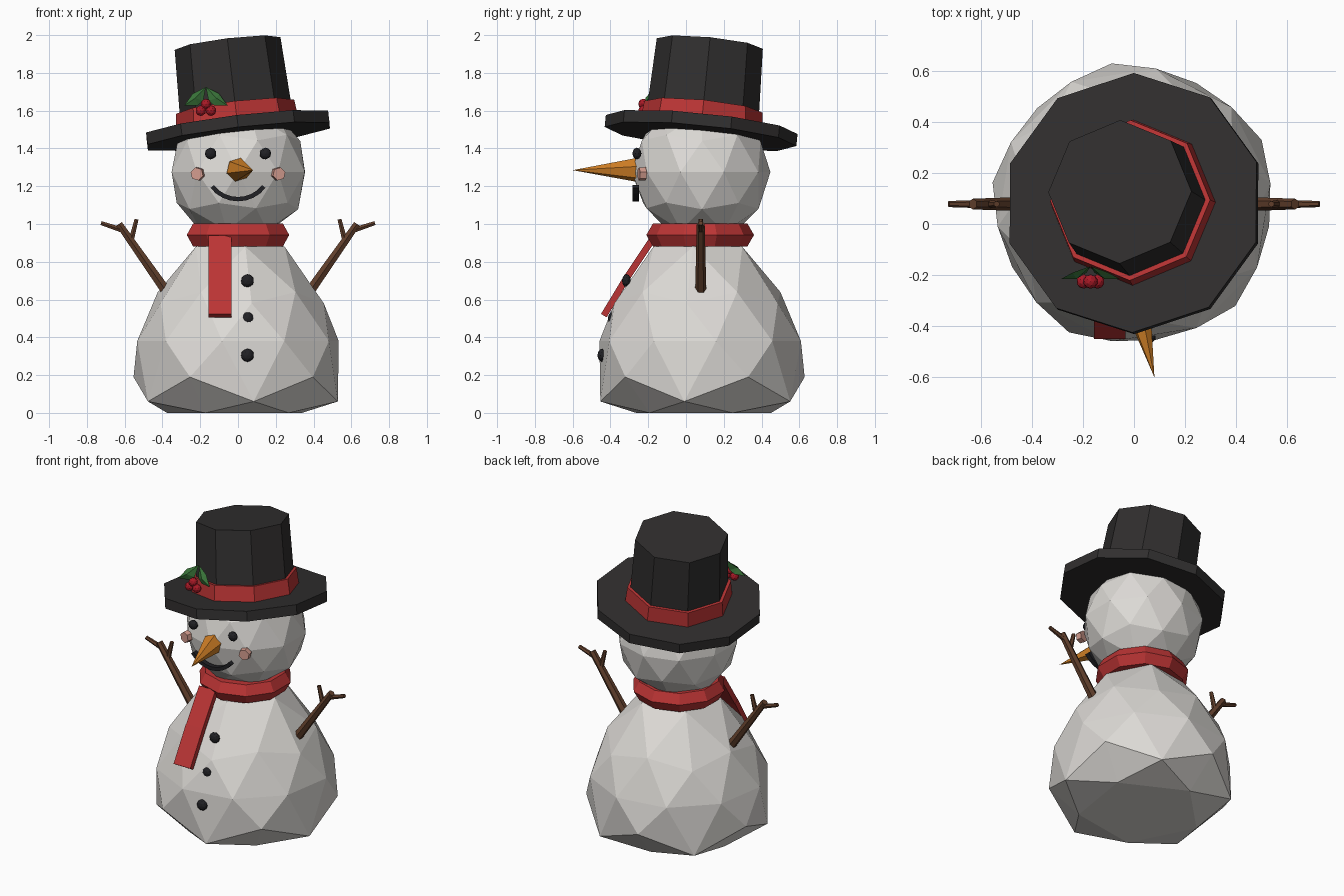
import bpy, bmesh, math, random
from mathutils import Vector, Matrix

if "Cube" in bpy.data.objects:
    bpy.data.objects.remove(bpy.data.objects["Cube"])

random.seed(4)
UP = Vector((0, 0, 1))


def material(name, rgb):
    m = bpy.data.materials.new(name)
    m.diffuse_color = (*rgb, 1)
    m.use_nodes = True
    m.node_tree.nodes["Principled BSDF"].inputs["Base Color"].default_value = m.diffuse_color
    return m


SNOW = material("snow", (0.72, 0.70, 0.67))
BLACK = material("black_felt", (0.03, 0.028, 0.028))
RED = material("red_wool", (0.5, 0.035, 0.035))
WOOD = material("wood", (0.12, 0.05, 0.025))
ORANGE = material("carrot", (0.65, 0.22, 0.02))
COAL = material("coal", (0.015, 0.015, 0.018))
PINK = material("blush", (0.65, 0.33, 0.27))
GREEN = material("leaf_green", (0.04, 0.17, 0.04))
BERRY = material("berry_red", (0.4, 0.01, 0.02))


def finish(name, bm, mat):
    bmesh.ops.recalc_face_normals(bm, faces=bm.faces)
    me = bpy.data.meshes.new(name)
    bm.to_mesh(me)
    bm.free()
    me.materials.append(mat)
    ob = bpy.data.objects.new(name, me)
    bpy.context.collection.objects.link(ob)
    return ob


def along(a, b):
    """Matrix at the middle of a-b with z pointing from a to b."""
    a, b = Vector(a), Vector(b)
    rot = UP.rotation_difference(b - a).to_matrix().to_4x4()
    return Matrix.Translation((a + b) / 2) @ rot, (b - a).length


def prism(name, a, b, r1, r2, sides, mat):
    m, length = along(a, b)
    bm = bmesh.new()
    bmesh.ops.create_cone(bm, cap_ends=True, segments=sides, radius1=r1,
                          radius2=r2, depth=length, matrix=m)
    return finish(name, bm, mat)


def box(name, a, b, width, thick, mat):
    m, length = along(a, b)
    bm = bmesh.new()
    bmesh.ops.create_cube(bm, size=1, matrix=m @ Matrix.Diagonal((width, thick, length, 1)))
    return finish(name, bm, mat)


def ball(name, loc, size, mat, sub=2):
    bm = bmesh.new()
    bmesh.ops.create_icosphere(bm, subdivisions=sub, radius=1,
                               matrix=Matrix.Translation(loc) @ Matrix.Diagonal((*size, 1)))
    return finish(name, bm, mat)


# Body: icosphere remapped to a pear profile (sphere height, radius, z)
profile = [(-1, 0, 0), (-0.851, 0.38, 0), (-0.526, 0.535, 0.06), (-0.447, 0.56, 0.19),
           (0, 0.54, 0.38), (0.447, 0.46, 0.58), (0.526, 0.43, 0.64),
           (0.851, 0.25, 0.88), (1, 0, 1.0)]
bm = bmesh.new()
bmesh.ops.create_icosphere(bm, subdivisions=2, radius=1,
                           matrix=Matrix.Rotation(math.radians(-9), 4, 'Z'))
for v in bm.verts:
    u = max(-1, min(1, v.co.z))
    flat = Vector((v.co.x, v.co.y))
    for (u0, r0, z0), (u1, r1, z1) in zip(profile, profile[1:]):
        if u <= u1 + 1e-6:
            t = (u - u0) / (u1 - u0)
            r, z = r0 + (r1 - r0) * t, z0 + (z1 - z0) * t
            break
    flat = flat.normalized() * r if flat.length > 1e-4 else flat
    v.co = (flat.x, flat.y + 0.075, max(0, z))
finish("body", bm, SNOW)

# Head: slightly irregular icosphere
bm = bmesh.new()
bmesh.ops.create_icosphere(bm, subdivisions=2, radius=0.368)
for v in bm.verts:
    v.co = v.co * random.uniform(0.98, 1.02) + Vector((0, 0.085, 1.275))
finish("head", bm, SNOW)

# Scarf ring and two-part tail
bpy.ops.mesh.primitive_torus_add(location=(0, 0.075, 0.942), major_segments=10,
                                 minor_segments=6, major_radius=0.215, minor_radius=0.07,
                                 rotation=(0, 0, math.radians(18)))
scarf = bpy.context.object
scarf.name = "scarf_ring"
scarf.data.materials.append(RED)
box("scarf_tail_upper", (-0.095, -0.31, 0.72), (-0.095, -0.17, 0.93), 0.12, 0.035, RED)
box("scarf_tail_lower", (-0.095, -0.435, 0.515), (-0.095, -0.305, 0.73), 0.122, 0.035, RED)

# Tilted hat: brim, band, crown stacked on one leaning axis
axis = Vector((-0.12, 0.1, 1)).normalized()
base = Vector((0, 0.08, 1.495))
for name, h0, h1, r0, r1, n, mat in (
        ("hat_brim", -0.032, 0.032, 0.51, 0.51, 10, BLACK),
        ("hat_band", 0.03, 0.127, 0.325, 0.315, 8, RED),
        ("hat_crown", 0.03, 0.466, 0.30, 0.282, 8, BLACK)):
    prism(name, base + axis * h0, base + axis * h1, r0, r1, n, mat)

# Holly: folded leaves and berries
for name, s in (("left", -1), ("right", 1)):
    bm = bmesh.new()
    pts = [(0, -0.165, 1.725), (0.07, -0.19, 1.69), (0.115, -0.215, 1.627),
           (0.045, -0.20, 1.627), (0.015, -0.19, 1.65), (0.055, -0.215, 1.667)]
    vs = [bm.verts.new((x * s - 0.17, y, z)) for x, y, z in pts]
    for i in range(5):
        bm.faces.new((vs[i], vs[(i + 1) % 5], vs[5]))
    finish("holly_leaf_" + name, bm, GREEN)
for i, (x, z) in enumerate(((-0.197, 1.6), (-0.143, 1.6), (-0.17, 1.635))):
    ball(f"holly_berry_{i + 1}", (x, -0.225, z), (0.028,) * 3, BERRY)

# Face: carrot nose, coal eyes, cheeks
prism("nose", (0, -0.265, 1.287), (0.08, -0.6, 1.285), 0.064, 0, 6, ORANGE)
for name, s in (("left", -1), ("right", 1)):
    ball("eye_" + name, (0.145 * s, -0.26, 1.373), (0.031, 0.024, 0.031), COAL)
    prism("cheek_" + name, (0.21 * s, -0.215, 1.265), (0.218 * s, -0.25, 1.265),
          0.037, 0.035, 6, PINK)

# Mouth: square-section smile
bm = bmesh.new()
rings = []
for i in range(9):
    a = math.radians(-90 + (i - 4) * 13)
    c, s = math.cos(a), math.sin(a)
    rings.append([bm.verts.new((r * c, y, 1.305 + r * s * 1.0))
                  for r, y in ((0.162, -0.25), (0.185, -0.25), (0.185, -0.282), (0.162, -0.282))])
for p, q in zip(rings, rings[1:]):
    for k in range(4):
        bm.faces.new((p[k], p[(k + 1) % 4], q[(k + 1) % 4], q[k]))
bm.faces.new(rings[0])
bm.faces.new(rings[-1])
finish("mouth", bm, COAL)

# Coal buttons
for i, (y, z) in enumerate(((-0.315, 0.7), (-0.39, 0.5), (-0.445, 0.305))):
    ball(f"button_{i + 1}", (0.05, y, z), (0.035, 0.024, 0.035), COAL)

# Twig arms
for name, s in (("left", -1), ("right", 1)):
    for part, a, b, r0, r1 in (("branch", (0.37, 0.63), (0.63, 1.0), 0.03, 0.021),
                               ("outer_twig", (0.605, 0.965), (0.725, 1.005), 0.016, 0.012),
                               ("inner_twig", (0.565, 0.915), (0.537, 1.025), 0.016, 0.012)):
        prism(f"arm_{part}_{name}", (a[0] * s, 0.078, a[1]), (b[0] * s, 0.078, b[1]),
              r0, r1, 6, WOOD)
